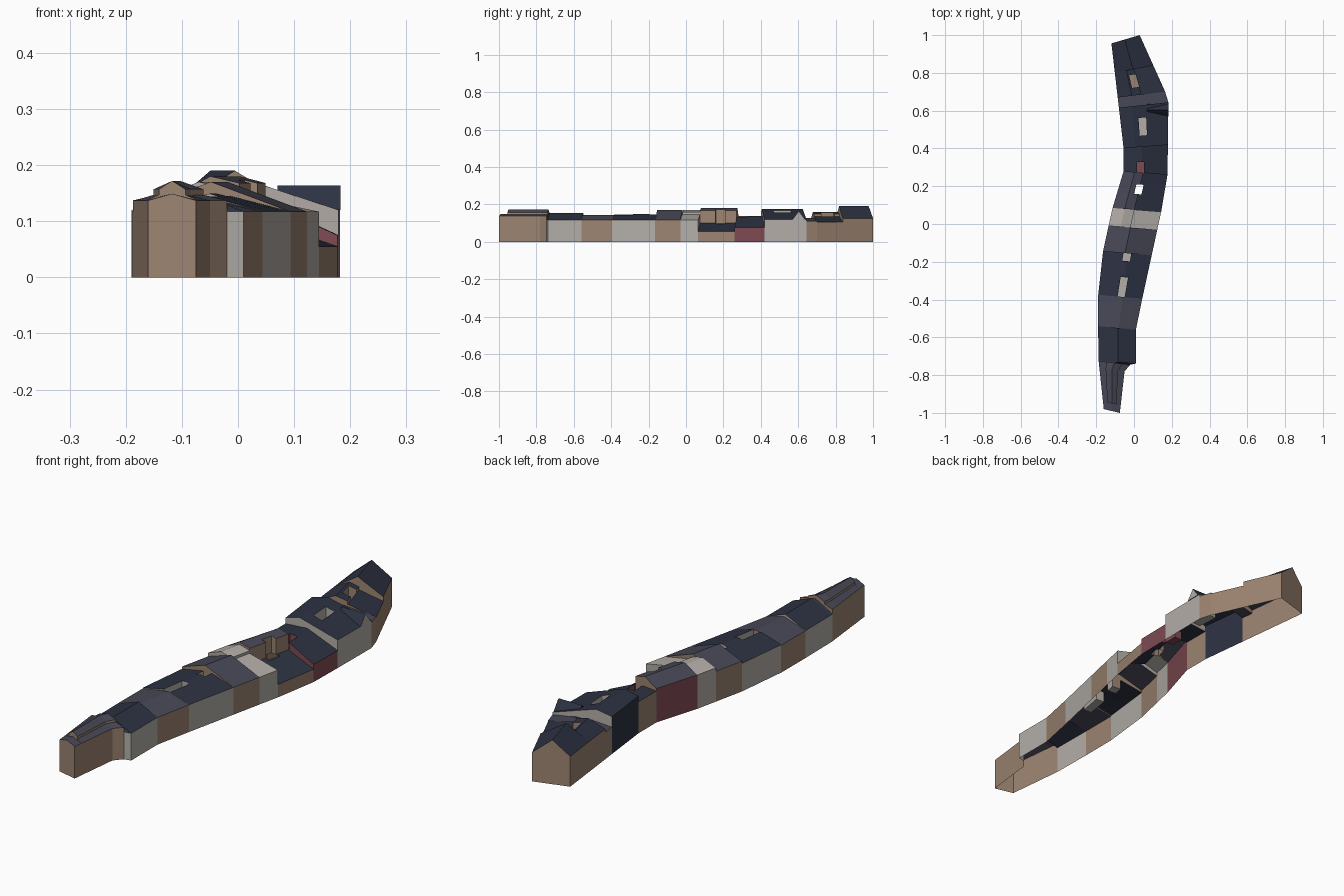
import bpy

if "Cube" in bpy.data.objects:
    bpy.data.objects.remove(bpy.data.objects["Cube"])

COL = {"tan": (.33, .23, .165, 1), "light": (.45, .42, .39, 1), "red": (.21, .07, .085, 1),
       "navy": (.026, .032, .055, 1), "slate": (.065, .065, .095, 1)}
MATS = {}
for n, c in COL.items():
    MATS[n] = bpy.data.materials.new(n)
    MATS[n].diffuse_color = c
NAMES = list(COL)

# the two street fronts as (y, x) curves
LEFT = [(-.98, -.16), (-.7, -.19), (-.38, -.19), (-.15, -.165), (.08, -.115), (.28, -.055),
        (.4, -.055), (.96, -.12)]
RIGHT = [(-1, -.075), (-.78, -.05), (-.745, -.02), (-.739, .01), (-.55, .01), (.07, .145),
         (.26, .177), (.64, .183), (.7, .165), (1, .03)]


def curve(pts, t, side=1):
    """Interpolate; side -1/+1 picks the limit at a vertical step."""
    pairs = list(zip(pts, pts[1:]))
    for a, b in (pairs if side < 0 else pairs[::-1]):
        if a[0] < b[0] and a[0] - 1e-4 <= t <= b[0] + 1e-4:
            return a[1] + (b[1] - a[1]) * (t - a[0]) / (b[0] - a[0])
    return pts[-1][1] if t > 0 else pts[0][1]


def station(y):
    """Party wall line across the terrace, slightly skewed."""
    s = .0225 * y if y > .3 else -.01
    return (curve(LEFT, y - s), y - s, curve(RIGHT, y + s), y + s)


def gable(left, t, ridge, right=.117):
    return [(0, left), (t, ridge), (1, right)]


def mansard(eave):
    half = [(0, eave), (.25, eave + .01), (.25, eave + .02)]
    return half + [(.5, eave + .035)] + [(1 - t, z) for t, z in half[::-1]]


def split_level(left, t, top, step, low, right):
    """Tall rear part, vertical drop, then a low roof towards the right street."""
    return [(0, left), (t, top), (step, top - .012), (step, low), (1, right)]


def sink(prof, mid, z):
    """Cut a light well into a roof profile."""
    t0, t1 = mid - .08, mid + .08
    return ([p for p in prof if p[0] < t0] + [(t0, curve(prof, t0, -1)), (t0, z), (t1, z),
            (t1, curve(prof, t1, 1))] + [p for p in prof if p[0] > t1])


def mix(a, b, f):
    return tuple(p + (q - p) * f for p, q in zip(a, b))


def at(edge, t, z):
    return mix(edge[:2], edge[2:], t) + (z,)


class Builder:
    def __init__(self):
        self.v, self.f, self.m = [], [], []

    def face(self, pts, mat):
        pts = [p for i, p in enumerate(pts)
               if max(abs(p[k] - pts[i - 1][k]) for k in range(3)) > 1e-5]
        if len(pts) > 2:
            self.f.append(list(range(len(self.v), len(self.v) + len(pts))))
            self.v += pts
            self.m.append(NAMES.index(mat))

    def cap(self, edge, pa, pb, ca, cb):
        """Fill the stepped wall between two neighbouring roof profiles."""
        ts = sorted({round(p[0], 4) for p in pa + pb})
        for t0, t1 in zip(ts, ts[1:]):
            a0, a1 = curve(pa, t0, 1), curve(pa, t1, -1)
            c0, c1 = curve(pb, t0, 1), curve(pb, t1, -1)
            d0, d1 = a0 - c0, a1 - c1
            if d0 * d1 < -1e-9:
                k = d0 / (d0 - d1)
                m = at(edge, t0 + (t1 - t0) * k, a0 + (a1 - a0) * k)
                self.face([at(edge, t0, a0), m, at(edge, t0, c0)], ca if d0 > 0 else cb)
                self.face([at(edge, t1, a1), m, at(edge, t1, c1)], ca if d1 > 0 else cb)
            elif abs(d0) + abs(d1) > 1e-5:
                self.face([at(edge, t0, a0), at(edge, t1, a1), at(edge, t1, c1), at(edge, t0, c0)],
                          ca if d0 + d1 > 0 else cb)

    def make(self, name):
        me = bpy.data.meshes.new(name)
        me.from_pydata(self.v, [], self.f)
        for n in NAMES:
            me.materials.append(MATS[n])
        me.polygons.foreach_set("material_index", self.m)
        bpy.context.collection.objects.link(bpy.data.objects.new(name, me))


FLAT = [(0, 0), (1, 0)]
state = {"edge": station(-.99), "prof": FLAT, "col": "tan"}


def house(name, y, right, left, roof, prof, wells=(), front_roof=None, last=False):
    """Add a house up to y; wells are (start, end, middle) fractions."""
    b = Builder()
    near, far = state["edge"], station(y)
    cuts = sorted({0, 1} | {f for w in wells for f in w[:2]})
    for f0, f1 in zip(cuts, cuts[1:]):
        e0, e1 = mix(near, far, f0), mix(near, far, f1)
        well = next((w for w in wells if w[0] <= f0 < w[1]), None)
        p = sink(prof, well[2], .1) if well else prof
        b.cap(e0, state["prof"], p, state["col"], right)
        # street walls
        for t, z, col in ((0, p[0][1], left), (1, p[-1][1], right)):
            b.face([at(e0, t, 0), at(e1, t, 0), at(e1, t, z), at(e0, t, z)], col)
        # roof planes, vertical steps and well floors
        for (t0, z0), (t1, z1) in zip(p, p[1:]):
            floor = well and abs((t0 + t1) / 2 - well[2]) < 1e-6 and t1 - t0 > .1
            if floor and front_roof:
                continue        # open shaft
            col = right if floor or t0 == t1 else front_roof if front_roof and t0 > .4 else roof
            b.face([at(e0, t0, z0), at(e1, t0, z0), at(e1, t1, z1), at(e0, t1, z1)], col)
        state.update(prof=p, col=right)
    state["edge"] = far
    if last:
        b.cap(far, prof, FLAT, right, right)
    b.make(name)


# the terrace from front to back
house("end_house_front", -.95, "tan", "tan", "slate", gable(.137, .5, .149, .137))
house("end_house", -.77, "tan", "tan", "slate", mansard(.137))
house("end_house_rear", -.735, "tan", "tan", "slate", mansard(.137))
house("second_house_front", -.729, "light", "light", "navy", gable(.117, .52, .155))
house("second_house", -.55, "light", "light", "navy", gable(.117, .52, .155))
house("third_house", -.385, "tan", "tan", "slate", gable(.117, .55, .144))
house("fourth_house", -.155, "light", "light", "navy", gable(.12, .52, .149),
      [(0, .45, .52), (.82, 1, .5)])
house("fifth_house", -.02, "tan", "tan", "slate", gable(.13, .45, .17))
house("sixth_house", .075, "light", "light", "light", split_level(.145, .25, .17, .45, .147, .117))
house("seventh_house", .27, "tan", "red", "slate", split_level(.145, .25, .18, .45, .1, .055),
      [(.42, .68, .44)], front_roof="navy")
house("eighth_house", .41, "red", "tan", "navy", gable(.135, .42, .138, .075), [(0, .42, .38)])
house("ninth_house", .63, "light", "navy", "navy", gable(.16, .27, .176, .12), [(.27, .7, .46)])
house("tenth_house", .685, "tan", "tan", "slate", gable(.115, .4, .128, .11))
house("eleventh_house", .82, "tan", "tan", "navy", split_level(.13, .3, .16, .5, .135, .105),
      [(.3, .8, .42)])
house("last_house", .978, "tan", "tan", "navy", gable(.13, .47, .19, .125), last=True)

# cross gable on the ninth house
g = Builder()
x0, x1, mid, half = .07, .183, .603, .033
ridge = [(x0, mid, .164), (x1, mid, .164)]
g.face([(x1, mid - half, .12), (x1, mid + half, .12), ridge[1]], "light")
for y in (mid - half, mid + half):
    g.face([(x0, y, .12), (x1, y, .12)] + ridge[::-1], "navy")
g.make("cross_gable")

for m in bpy.data.materials:
    if m.users and not m.is_grease_pencil:
        m.use_nodes = True
        m.node_tree.nodes["Principled BSDF"].inputs["Base Color"].default_value = m.diffuse_color
